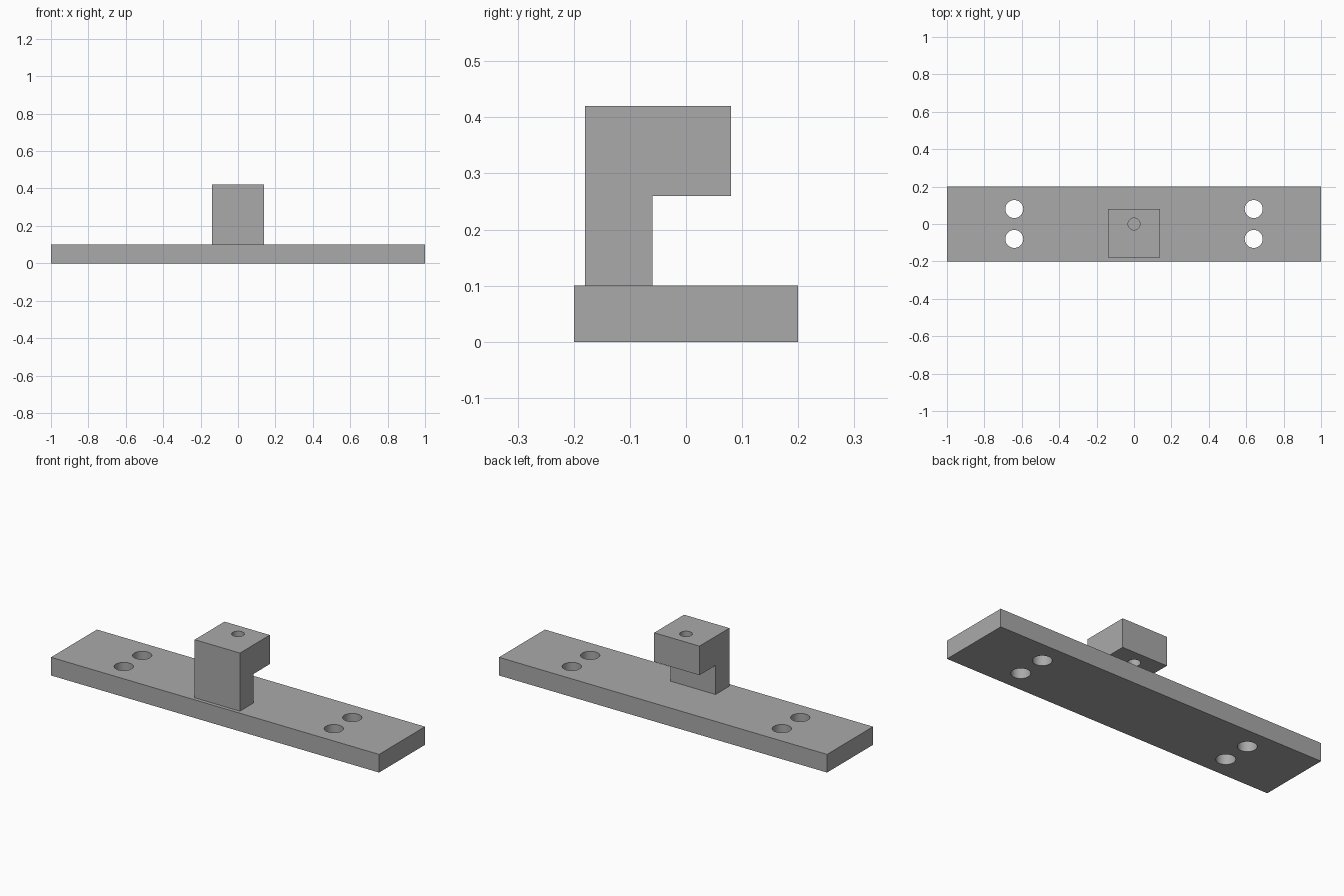
import bpy

if "Cube" in bpy.data.objects:
    bpy.data.objects.remove(bpy.data.objects["Cube"])

grey = bpy.data.materials.new("plain grey")
grey.diffuse_color = (0.4, 0.4, 0.4, 1)
grey.use_nodes = True
grey.node_tree.nodes["Principled BSDF"].inputs["Base Color"].default_value = grey.diffuse_color


def prism(name, profile, half_width):
    """Extrude a (y, z) profile along x, centred on x = 0."""
    n = len(profile)
    verts = [(x, y, z) for x in (-half_width, half_width) for y, z in profile]
    faces = [tuple(reversed(range(n))), tuple(range(n, 2 * n))]
    faces += [(i, (i + 1) % n, (i + 1) % n + n, i + n) for i in range(n)]
    mesh = bpy.data.meshes.new(name)
    mesh.from_pydata(verts, [], faces)
    mesh.materials.append(grey)
    obj = bpy.data.objects.new(name, mesh)
    bpy.context.collection.objects.link(obj)
    return obj


def drill(obj, x, y, z, radius, depth):
    """Cut a vertical round hole right through a part."""
    bpy.ops.mesh.primitive_cylinder_add(vertices=48, radius=radius, depth=depth,
                                        location=(x, y, z))
    cutter = bpy.context.object
    cutter.name = "hole_cutter"
    cutter.data.materials.append(grey)
    cutter.hide_render = True
    mod = obj.modifiers.new("hole", 'BOOLEAN')
    mod.operation = 'DIFFERENCE'
    mod.solver = 'EXACT'
    mod.object = cutter
    bpy.context.view_layer.objects.active = obj
    bpy.ops.object.modifier_apply(modifier=mod.name)
    bpy.data.objects.remove(cutter)


def smooth_holes(obj):
    bpy.ops.object.select_all(action='DESELECT')
    obj.select_set(True)
    bpy.context.view_layer.objects.active = obj
    bpy.ops.object.shade_smooth_by_angle()


# Long flat base plate with a pair of bolt holes near each end
plate = prism("base_plate", [(-0.2, 0), (0.2, 0), (0.2, 0.1), (-0.2, 0.1)], 1.0)
for x in (-0.64, 0.64):
    for y in (-0.08, 0.08):
        drill(plate, x, y, 0.05, 0.048, 0.3)

# Overhanging bracket: upright post at the front, head reaching back
bracket = prism("overhanging_bracket",
                [(-0.18, 0.1), (-0.06, 0.1), (-0.06, 0.26),
                 (0.08, 0.26), (0.08, 0.42), (-0.18, 0.42)], 0.138)
# Pin hole through the head
drill(bracket, 0, 0, 0.34, 0.032, 0.26)

for part in (plate, bracket):
    smooth_holes(part)
